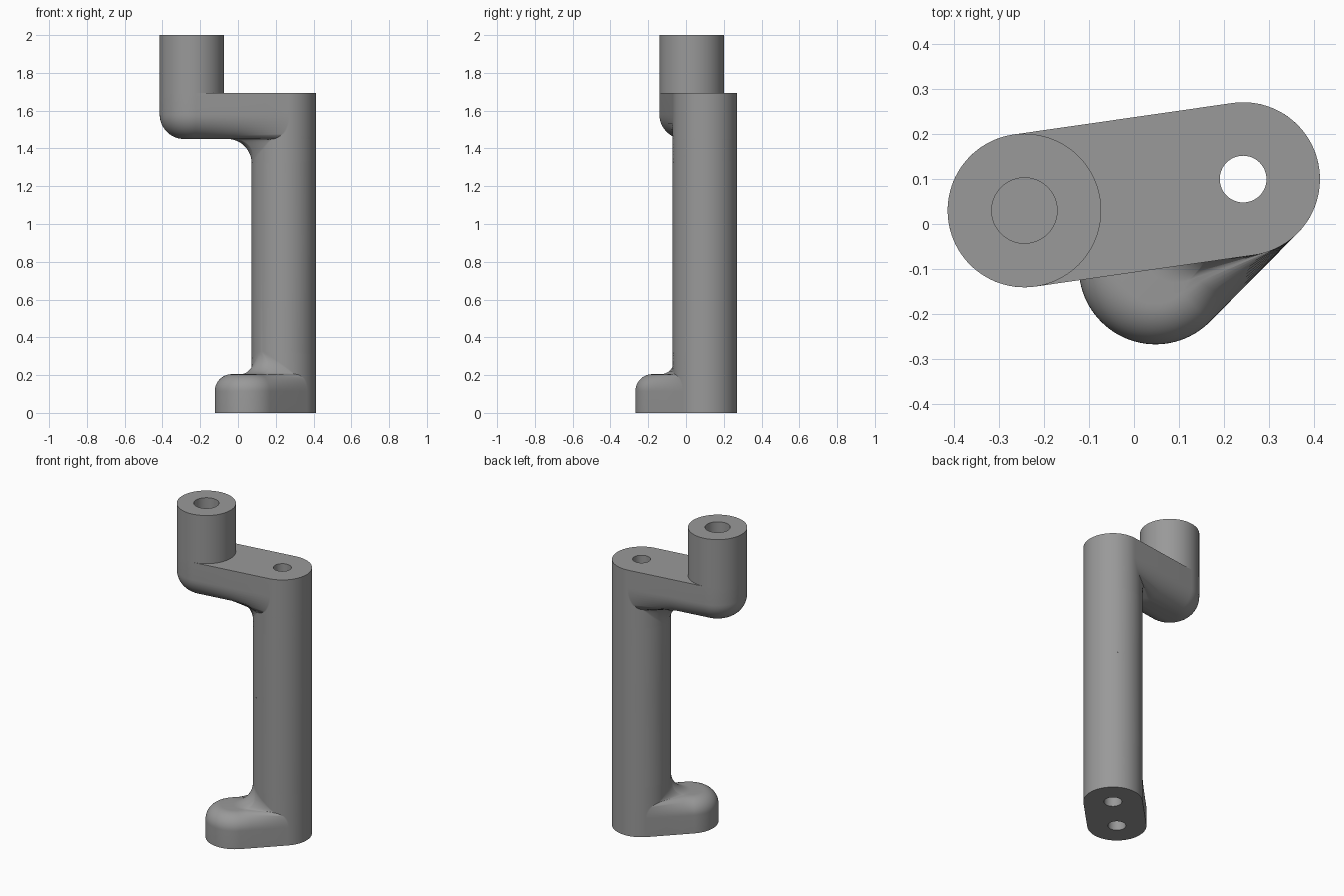
import bpy, bmesh, math
from mathutils import Vector

if "Cube" in bpy.data.objects:
    bpy.data.objects.remove(bpy.data.objects["Cube"])

R = 0.171                       # outer radius of every round section
POST = Vector((0.243, 0.10))    # centres of the three round ends
BOSS = Vector((-0.244, 0.03))
FOOT = Vector((0.048, -0.097))
SEAM = 0.9

grey = bpy.data.materials.new("grey metal")
grey.diffuse_color = (0.32, 0.32, 0.32, 1)
grey.use_nodes = True
grey.node_tree.nodes["Principled BSDF"].inputs["Base Color"].default_value = grey.diffuse_color


def ring(w, d, length, slab):
    """Half outline of the post merging into an arm of half width w, then mirrored."""
    th = math.acos(max(-1, min(1, (R - w) / d)))
    pts = []
    for i in range(33):
        a = math.pi + (th - math.pi) * i / 32
        pts.append((R * math.cos(a), R * math.sin(a)))
    if slab:
        x = d if w > R - 1e-4 else (R - w * math.sin(th)) / math.cos(th)
        pts.append((x, w))
        start, c = math.pi / 2, length
    else:
        pts.append((d + w * math.cos(th), w * math.sin(th)))
        start, c = th, d
    for i in range(25):
        a = start * (1 - i / 24)
        pts.append((c + w * math.cos(a), w * math.sin(a)))
    return pts + [(x, -y) for x, y in pts[-2:0:-1]]


def arm_half(name, end, z_base, z_flat, edge, fillet):
    """Arm slab with a rounded inner rim, blended into its half of the post."""
    s = 1 if z_flat > z_base else -1
    axis = end - POST
    length = axis.length
    axis.normalize()
    side = Vector((-axis.y, axis.x))
    w0 = R - edge
    d0 = R + fillet - w0
    rings = [(z_base, ring(R, d0, length, True))]
    for i in range(13):          # rounded rim
        a = math.pi / 2 * i / 12
        rings.append((z_flat - s * edge * (1 - math.sin(a)),
                      ring(R - edge * (1 - math.cos(a)), d0, length, True)))
    for i in range(13):          # concave fillet onto the post
        a = math.pi / 2 * i / 12
        w = w0 + (0.1 - w0) * i / 12
        rings.append((z_flat + s * fillet * (1 - math.cos(a)),
                      ring(w, R + fillet * (1 - math.sin(a)) - w + 1e-6, length, False)))
    rings.append((SEAM, rings[-1][1]))
    bm = bmesh.new()
    loops = []
    for z, pts in rings:
        loops.append([bm.verts.new((*(POST + axis * x + side * y), z)) for x, y in pts])
    n = len(loops[0])
    for a, b in zip(loops, loops[1:]):
        for i in range(n):
            j = (i + 1) % n
            bm.faces.new((a[i], a[j], b[j], b[i]))
    bm.faces.new(loops[0])
    bm.faces.new(loops[-1])
    bmesh.ops.remove_doubles(bm, verts=bm.verts, dist=1e-5)
    bmesh.ops.dissolve_degenerate(bm, dist=1e-6, edges=bm.edges)
    bmesh.ops.recalc_face_normals(bm, faces=bm.faces)
    return to_object(name, bm)


def to_object(name, bm):
    me = bpy.data.meshes.new(name)
    bm.to_mesh(me)
    bm.free()
    me.materials.append(grey)
    ob = bpy.data.objects.new(name, me)
    bpy.context.collection.objects.link(ob)
    return ob


def cylinder(name, centre, radius, z0, z1, seg):
    bpy.ops.mesh.primitive_cylinder_add(vertices=seg, radius=radius, depth=z1 - z0,
                                        location=(*centre, (z0 + z1) / 2))
    ob = bpy.context.object
    ob.name = name
    ob.data.materials.append(grey)
    return ob


def drill(ob, centre, radius, z0, z1):
    cutter = cylinder("hole_cutter", centre, radius, z0, z1, 48)
    mod = ob.modifiers.new("hole", 'BOOLEAN')
    mod.operation, mod.solver, mod.object = 'DIFFERENCE', 'EXACT', cutter
    bpy.context.view_layer.objects.active = ob
    bpy.ops.object.modifier_apply(modifier=mod.name)
    bpy.data.objects.remove(cutter)


def finish(ob, z_open):
    """Remove the hidden joint face and smooth the round walls."""
    bm = bmesh.new()
    bm.from_mesh(ob.data)
    off = ob.location.z
    hidden = [f for f in bm.faces if all(abs(v.co.z + off - z_open) < 1e-4 for v in f.verts)]
    bmesh.ops.delete(bm, geom=hidden, context='FACES')
    bm.to_mesh(ob.data)
    bm.free()
    bpy.ops.object.select_all(action='DESELECT')
    ob.select_set(True)
    bpy.context.view_layer.objects.active = ob
    bpy.ops.object.shade_smooth_by_angle(angle=math.radians(35))


# Lower post with foot
lower = arm_half("lower_post_and_foot", FOOT, 0.0, 0.205, 0.09, 0.12)
drill(lower, POST, 0.052, -0.1, 1.0)
drill(lower, FOOT, 0.052, -0.1, 0.13)
finish(lower, SEAM)

# Upper post with top arm
upper = arm_half("upper_post_and_arm", BOSS, 1.693, 1.45, 0.13, 0.13)
drill(upper, POST, 0.052, 0.8, 1.8)
drill(upper, BOSS, 0.073, 1.6, 1.8)
finish(upper, SEAM)

# Raised boss on the arm end
boss = cylinder("boss", BOSS, R, 1.693, 2.0, 96)
drill(boss, BOSS, 0.073, 1.6, 2.1)
finish(boss, 1.693)
